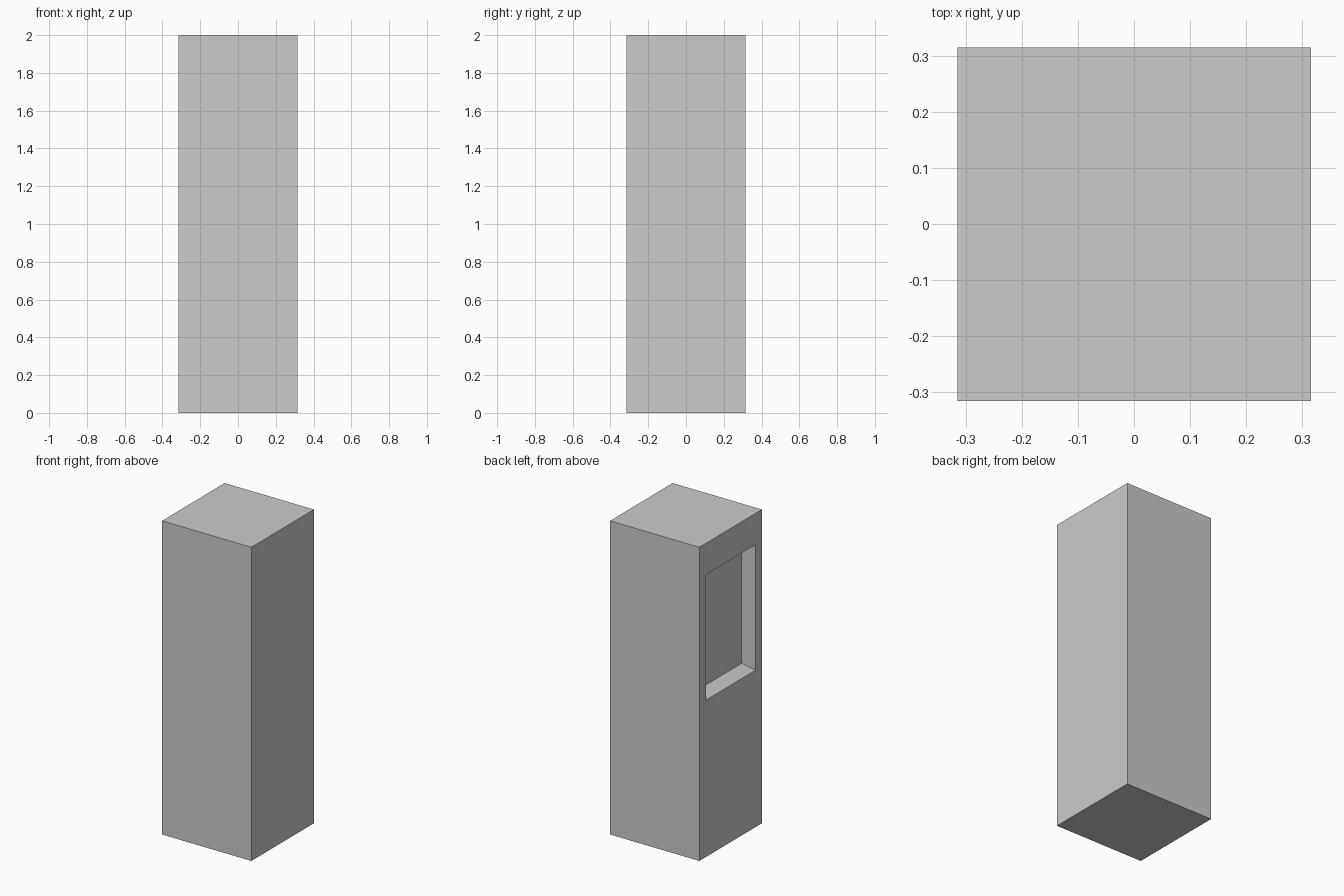
import bpy, bmesh
from mathutils import Matrix

if "Cube" in bpy.data.objects:
    bpy.data.objects.remove(bpy.data.objects["Cube"])

W, H = 0.63, 2.0                      # column width and height
WIN_Y, WIN_Z0, WIN_Z1 = 0.25, 1.0, 1.8  # window opening on the left side
SLOPE, DEPTH = 0.057, 0.07            # sloped reveal of the recess

bm = bmesh.new()

# Plain square column
bmesh.ops.create_cube(bm, size=1, matrix=Matrix.Translation((0, 0, H / 2)) @ Matrix.Diagonal((W, W, H, 1)))
bm.normal_update()

# Outline the window on the left face
left = min(bm.faces, key=lambda f: f.calc_center_median().x)
bmesh.ops.inset_region(bm, faces=[left], thickness=0.05)
for v in left.verts:
    v.co.y = WIN_Y if v.co.y > 0 else -WIN_Y
    v.co.z = WIN_Z1 if v.co.z > H / 2 else WIN_Z0

# Sink the sloped recess
bm.normal_update()
bmesh.ops.inset_region(bm, faces=[left], thickness=SLOPE)
for v in left.verts:
    v.co.x = -W / 2 + DEPTH

bmesh.ops.recalc_face_normals(bm, faces=bm.faces)
mesh = bpy.data.meshes.new("recessed_column")
bm.to_mesh(mesh)
bm.free()
bpy.context.collection.objects.link(bpy.data.objects.new("recessed_column", mesh))
